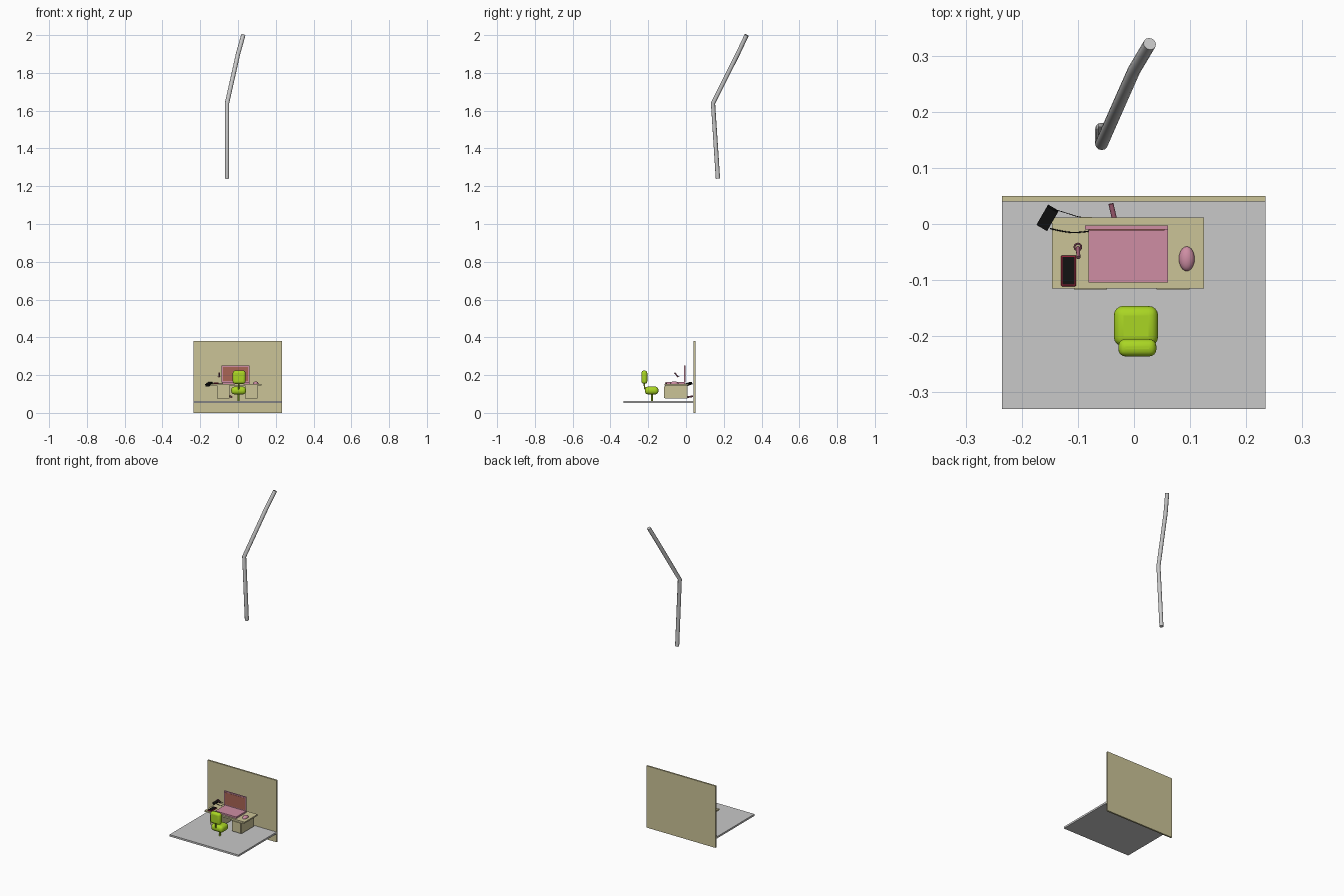
import bpy, math
from mathutils import Vector

if "Cube" in bpy.data.objects:
    bpy.data.objects.remove(bpy.data.objects["Cube"])


def mat(name, r, g, b):
    m = bpy.data.materials.new(name)
    m.diffuse_color = (r, g, b, 1)
    m.use_nodes = True
    m.node_tree.nodes["Principled BSDF"].inputs["Base Color"].default_value = m.diffuse_color
    return m


BEIGE = mat("beige", .60, .55, .31)
GREY = mat("grey", .58, .58, .58)
PINK = mat("pink", .62, .27, .37)
SCREEN = mat("brown_red", .40, .13, .09)
GREEN = mat("lime", .40, .67, .017)
BLACK = mat("black", .006, .006, .006)
RED = mat("dark_red", .28, .015, .04)
MAUVE = mat("mauve", .36, .11, .17)


def box(name, x0, x1, y0, y1, z0, z1, m, bevel=0.0, segs=2, rot=(0, 0, 0)):
    bpy.ops.mesh.primitive_cube_add(size=1, location=((x0 + x1) / 2, (y0 + y1) / 2, (z0 + z1) / 2))
    o = bpy.context.object
    o.name = name
    o.scale = (x1 - x0, y1 - y0, z1 - z0)
    bpy.ops.object.transform_apply(location=False, rotation=False, scale=True)
    o.rotation_euler = rot
    o.data.materials.append(m)
    if bevel:
        b = o.modifiers.new("bevel", 'BEVEL')
        b.width, b.segments = bevel, segs
        bpy.ops.object.shade_smooth_by_angle(angle=math.radians(40))
    return o


def tube(name, pts, r, m, smooth=False):
    c = bpy.data.curves.new(name, 'CURVE')
    c.dimensions = '3D'
    c.bevel_depth, c.bevel_resolution, c.use_fill_caps = r, 4, True
    s = c.splines.new('NURBS' if smooth else 'POLY')
    s.points.add(len(pts) - 1)
    for p, q in zip(s.points, pts):
        p.co = (*q, 1)
    if smooth:
        s.use_endpoint_u = True
        s.order_u = 3
    o = bpy.data.objects.new(name, c)
    bpy.context.collection.objects.link(o)
    c.materials.append(m)
    return o


# room
box("wall", -.235, .234, .04, .05, 0, .38, BEIGE)
box("floor", -.235, .234, -.33, .042, .052, .063, GREY)

# bent pipe hanging high above
tube("bent_pipe", [(-.058, .169, 1.24), (-.058, .143, 1.64),
                   (0, .274, 1.9), (.028, .321, 2.0)], .0115, GREY)

# desk with two drawer pedestals
box("desk_top", -.146, .125, -.115, .012, .145, .154, BEIGE)
for side, x0, x1 in (("left", -.11, -.045), ("right", .037, .102)):
    box(side + "_pedestal", x0, x1, -.112, .008, .075, .146, BEIGE)
    box(side + "_drawer_front", x0 + .003, x1 - .003, -.117, -.111, .08, .141, BEIGE)

# laptop
box("laptop_base", -.081, .061, -.104, -.006, .154, .164, PINK)
box("laptop_lid", -.087, .061, -.010, -.003, .16, .25, PINK)
box("laptop_screen", -.08, .054, -.0115, -.0095, .169, .243, SCREEN)

# mouse
bpy.ops.mesh.primitive_uv_sphere_add(segments=20, ring_count=12, radius=1, location=(.094, -.062, .155))
mouse = bpy.context.object
mouse.name = "mouse"
mouse.scale = (.014, .022, .012)
mouse.data.materials.append(PINK)
bpy.ops.object.shade_smooth_by_angle(angle=math.radians(60))

# phone with red rim
box("phone_body", -.13, -.103, -.111, -.056, .154, .160, RED, .002)
box("phone_screen", -.127, -.106, -.108, -.059, .158, .162, BLACK)

# tilted black adaptor with leads
box("adaptor", -.175, -.133, -.011, .033, .144, .16, BLACK).scale = (.95, .5, .8)
bpy.data.objects["adaptor"].rotation_euler = (0, math.radians(-18), math.radians(60))
tube("front_lead", [(-.15, -.008, .157), (-.125, -.014, .156), (-.10, -.016, .156), (-.075, -.012, .157)],
     .001, BLACK, True)
tube("rear_lead", [(-.148, .028, .157), (-.115, .018, .157), (-.095, .011, .157), (-.075, .012, .157)],
     .0006, BLACK, True)

# small stick with ring above the phone
tube("small_stick", [(-.099, -.060, .212), (-.10, -.042, .19)], .0035, MAUVE)
bpy.ops.mesh.primitive_torus_add(location=(-.1, -.041, .192), major_radius=.006, minor_radius=.0018,
                                 major_segments=16, minor_segments=8)
bpy.context.object.name = "small_ring"
bpy.context.object.data.materials.append(MAUVE)

# wall plug behind desk
tube("wall_plug", [(-.034, .005, .083), (-.041, .036, .088)], .0045, MAUVE)

# office chair
box("chair_seat", -.036, .043, -.218, -.146, .098, .139, GREEN, .017, 4)
box("chair_back", -.028, .040, -.236, -.205, .154, .224, GREEN, .013, 4)
tube("chair_post", [(.003, -.18, .062), (.003, -.18, .11)], .005, GREEN)
tube("chair_back_bar", [(.003, -.205, .118), (.003, -.219, .13), (.003, -.222, .175)], .004, GREEN)
